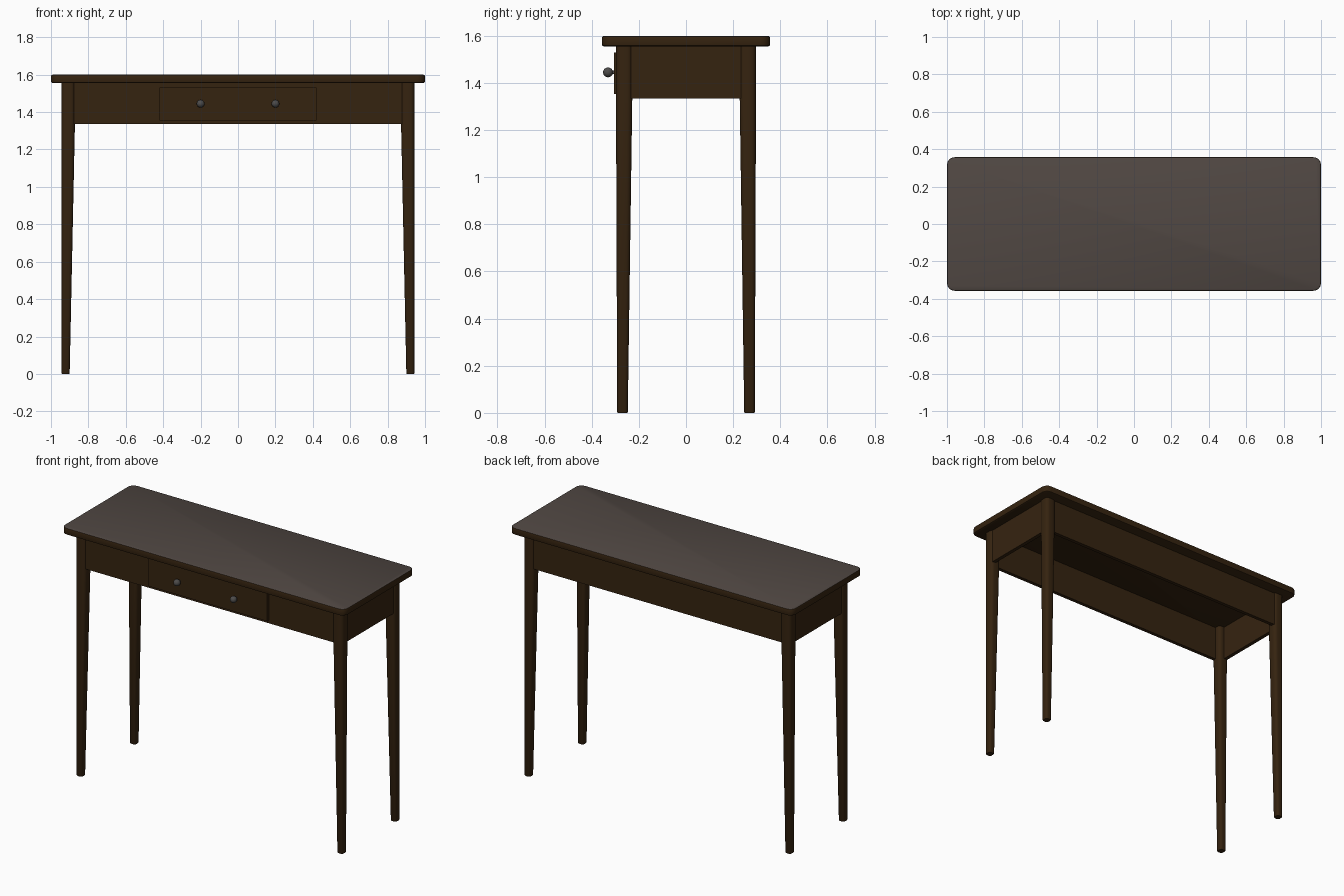
import bpy, bmesh, math

if "Cube" in bpy.data.objects:
    bpy.data.objects.remove(bpy.data.objects["Cube"])


def material(name, rgb):
    m = bpy.data.materials.new(name)
    m.diffuse_color = (*rgb, 1)
    m.use_nodes = True
    m.node_tree.nodes["Principled BSDF"].inputs["Base Color"].default_value = m.diffuse_color
    return m


WOOD = material("dark brown wood", (0.036, 0.017, 0.005))
TOP = material("grey brown top", (0.080, 0.063, 0.055))
METAL = material("dark grey metal", (0.075, 0.072, 0.070))


def finish(bm, name, mat):
    bmesh.ops.recalc_face_normals(bm, faces=bm.faces[:])
    me = bpy.data.meshes.new(name)
    bm.to_mesh(me)
    bm.free()
    me.materials.append(mat)
    ob = bpy.data.objects.new(name, me)
    bpy.context.collection.objects.link(ob)
    return ob


def smooth(ob, angle=40):
    bpy.ops.object.select_all(action='DESELECT')
    ob.select_set(True)
    bpy.context.view_layer.objects.active = ob
    bpy.ops.object.shade_smooth_by_angle(angle=math.radians(angle))


def rounded_rect(x0, x1, y0, y1, r, n=4):
    pts = []
    for cx, cy, a0 in ((x1 - r, y1 - r, 0), (x0 + r, y1 - r, 90),
                       (x0 + r, y0 + r, 180), (x1 - r, y0 + r, 270)):
        for i in range(n + 1):
            a = math.radians(a0 + 90 * i / n)
            pts.append((cx + r * math.cos(a), cy + r * math.sin(a)))
    return pts


def loft(name, layers, mat):
    """Skin a stack of (z, outline) layers and cap both ends."""
    bm = bmesh.new()
    rings = [[bm.verts.new((x, y, z)) for x, y in pts] for z, pts in layers]
    n = len(rings[0])
    for a, b in zip(rings, rings[1:]):
        for i in range(n):
            bm.faces.new((a[i], a[(i + 1) % n], b[(i + 1) % n], b[i]))
    bm.faces.new(rings[0][::-1])
    bm.faces.new(rings[-1])
    return finish(bm, name, mat)


def box(name, x0, x1, y0, y1, z0, z1, mat):
    pts = [(x0, y0), (x1, y0), (x1, y1), (x0, y1)]
    return loft(name, [(z0, pts), (z1, pts)], mat)


# table top: rounded slab with softened edges, grey upper face
def slab(inset):
    return rounded_rect(-1 + inset, 1 - inset, -0.357 + inset, 0.357 - inset, 0.04 - inset)


top = loft("table_top", [(1.555, slab(0.008)), (1.558, slab(0.002)), (1.564, slab(0)),
                         (1.591, slab(0)), (1.597, slab(0.002)), (1.60, slab(0.008))], WOOD)
top.data.materials.append(TOP)
smooth(top)
for f in top.data.polygons:
    if f.normal.z > 0.6:
        f.material_index = 1

# tapered legs with rounded corners, outer sides almost vertical
for sx, side in ((-1, "left"), (1, "right")):
    for sy, end in ((-1, "front"), (1, "back")):
        def section(outx, inx, outy, iny, r):
            return rounded_rect(*sorted((sx * outx, sx * inx)), *sorted((sy * outy, sy * iny)), r)
        leg = loft(f"{end}_{side}_leg",
                   [(0, section(0.941, 0.902, 0.290, 0.249, 0.012)),
                    (0.004, section(0.943, 0.900, 0.292, 0.247, 0.014)),
                    (1.33, section(0.943, 0.872, 0.297, 0.228, 0.022)),
                    (1.556, section(0.943, 0.872, 0.297, 0.228, 0.022))], WOOD)
        smooth(leg)

# apron boards
Z0, Z1 = 1.335, 1.556
box("front_apron", -0.89, 0.89, -0.288, -0.265, Z0, Z1, WOOD)
box("back_apron", -0.89, 0.89, 0.265, 0.288, Z0, Z1, WOOD)
box("left_apron", -0.934, -0.91, -0.25, 0.25, Z0, Z1, WOOD)
box("right_apron", 0.91, 0.934, -0.25, 0.25, Z0, Z1, WOOD)

# drawer front, standing slightly proud
box("drawer_front", -0.42, 0.42, -0.305, -0.285, 1.354, 1.53, WOOD)

# knobs with short stems
for x, side in ((-0.2, "left"), (0.2, "right")):
    bpy.ops.mesh.primitive_uv_sphere_add(segments=20, ring_count=12, radius=0.021,
                                         location=(x, -0.331, 1.445))
    knob = bpy.context.object
    knob.name = f"{side}_knob"
    knob.data.materials.append(METAL)
    smooth(knob, 60)
    bpy.ops.mesh.primitive_cylinder_add(vertices=12, radius=0.007, depth=0.02,
                                        location=(x, -0.310, 1.445),
                                        rotation=(math.pi / 2, 0, 0))
    stem = bpy.context.object
    stem.name = f"{side}_knob_stem"
    stem.data.materials.append(METAL)
    smooth(stem)
